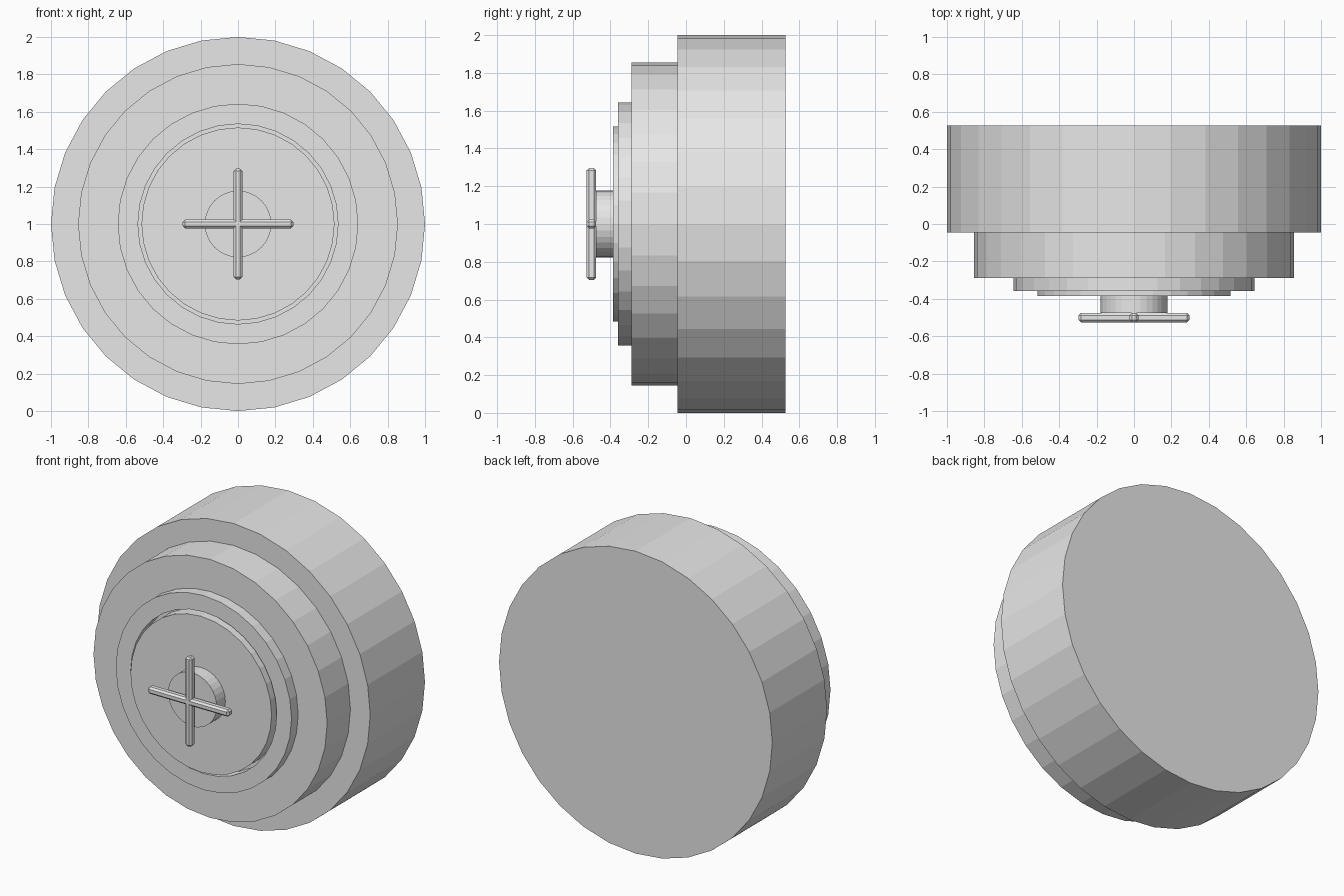
import bpy, bmesh
from math import sin, cos, tau
from mathutils import Matrix, Vector

SIDES = 32
cube = bpy.data.objects.get("Cube")
if cube:
    bpy.data.objects.remove(cube, do_unlink=True)

grey = bpy.data.materials.new("light grey")
grey.use_nodes = True
colour = (0.8, 0.8, 0.8, 1)
grey.diffuse_color = colour
grey.node_tree.nodes["Principled BSDF"].inputs["Base Color"].default_value = colour


def finish(bm, name):
    bmesh.ops.recalc_face_normals(bm, faces=bm.faces)
    mesh = bpy.data.meshes.new(name)
    bm.to_mesh(mesh)
    bm.free()
    mesh.materials.append(grey)
    obj = bpy.data.objects.new(name, mesh)
    bpy.context.collection.objects.link(obj)
    return obj


def turned(name, radius, front, back, hole=0):
    """Faceted disc or ring about the y axis, with a vertex at the top."""
    bm = bmesh.new()

    def loop(r, y):
        return [bm.verts.new((r * sin(tau * i / SIDES), y, 1 + r * cos(tau * i / SIDES)))
                for i in range(SIDES)]

    def bridge(a, b):
        for i in range(SIDES):
            j = (i + 1) % SIDES
            bm.faces.new((a[i], a[j], b[j], b[i]))

    outer = loop(radius, front), loop(radius, back)
    bridge(*outer)
    if hole:
        inner = loop(hole, front), loop(hole, back)
        bridge(*inner)
        for a, b in zip(outer, inner):
            bridge(a, b)
    else:
        for ring in outer:
            bm.faces.new(ring)
    return finish(bm, name)


def bar(name, size):
    """Chamfered handle bar centred in front of the hub."""
    bm = bmesh.new()
    bmesh.ops.create_cube(bm, size=1)
    bmesh.ops.scale(bm, vec=Vector(size), verts=bm.verts)
    bmesh.ops.translate(bm, vec=(0, -0.501, 1), verts=bm.verts)
    bmesh.ops.bevel(bm, geom=bm.edges[:], offset=0.012, segments=1, affect='EDGES')
    return finish(bm, name)


# Stepped body
turned("main_drum", 1.0, -0.046, 0.526)
turned("middle_step", 0.855, -0.289, -0.046)
turned("collar_ring", 0.643, -0.359, -0.289, hole=0.535)

# Door disc sits in the collar with a narrow gap around it
turned("door_disc", 0.516, -0.386, -0.289)
turned("handle_hub", 0.178, -0.477, -0.386)

# Cross handle
bar("handle_upright", (0.046, 0.05, 0.592))
bar("handle_crossbar", (0.592, 0.05, 0.046))
